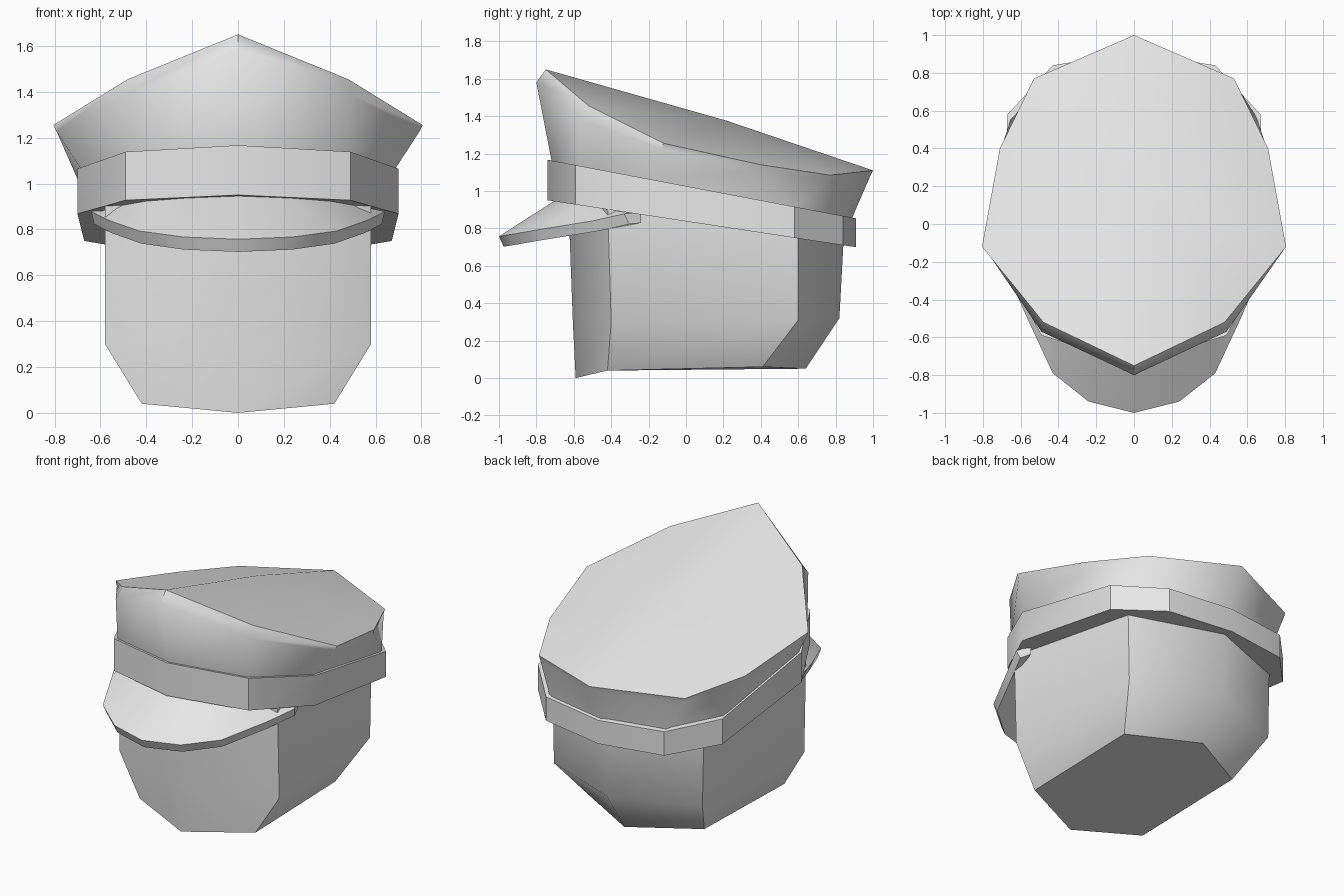
import bpy, bmesh, math

cube = bpy.data.objects.get("Cube")
if cube:
    bpy.data.objects.remove(cube, do_unlink=True)

grey = bpy.data.materials.new("plain_grey")
grey.use_nodes = True
COLOR = (0.8, 0.8, 0.8, 1)
grey.diffuse_color = COLOR
grey.node_tree.nodes["Principled BSDF"].inputs["Base Color"].default_value = COLOR


def mirrored(half):
    """Close a half outline (front centre to back centre) into a full ring."""
    return half + [(-x, y, z) for x, y, z in half[-2:0:-1]]


def finish(name, bm, angle):
    bmesh.ops.recalc_face_normals(bm, faces=bm.faces)
    mesh = bpy.data.meshes.new(name)
    bm.to_mesh(mesh)
    bm.free()
    mesh.materials.append(grey)
    obj = bpy.data.objects.new(name, mesh)
    bpy.context.collection.objects.link(obj)
    bpy.ops.object.select_all(action='DESELECT')
    obj.select_set(True)
    bpy.context.view_layer.objects.active = obj
    bpy.ops.object.shade_smooth_by_angle(angle=math.radians(angle))
    return obj


def loft(name, rings, angle, crest=None):
    """Skin a stack of equal rings, cap the bottom, cap or fan the top."""
    bm = bmesh.new()
    loops = [[bm.verts.new(p) for p in ring] for ring in rings]
    n = len(loops[0])
    for low, high in zip(loops, loops[1:]):
        for i in range(n):
            j = (i + 1) % n
            bm.faces.new((low[i], low[j], high[j], high[i]))
    bm.faces.new(loops[0])
    if crest:
        top = bm.verts.new(crest)
        for i in range(n):
            bm.faces.new((loops[-1][i], loops[-1][(i + 1) % n], top))
    else:
        bm.faces.new(loops[-1])
    return finish(name, bm, angle)


def band_top(y):
    return 1.165 - 0.19 * (y + 0.73)


def band_bottom(y):
    return 0.95 - 0.152 * (y + 0.74)


# Head: faceted hexagonal block with a tapered underside
head_bottom = [(0, -.59, 0), (.42, -.42, .04), (.42, .41, .06), (0, .64, .05)]
head_middle = [(0, -.605, .3), (.58, -.4, .3), (.54, .6, .31), (0, .82, .32)]
head_top = [(0, -.63, .97), (.58, -.42, .95), (.55, .6, .82), (0, .845, .78)]
loft("head", [mirrored(r) for r in (head_bottom, head_middle, head_top)], 50)

# Band: tilted ten-sided ring around the head
outline = [(0, -.74), (.49, -.59), (.70, -.2), (.67, .58), (.43, .84), (0, .91)]
loft("hat_band", [
    mirrored([(x, y, band_bottom(y)) for x, y in outline]),
    mirrored([(x, y, band_top(y)) for x, y in outline]),
], 35)

# Crown: flared wall, bulging front lip and a gently ridged top
base = [(x * .97, y * .97, band_top(y) - .01) for x, y in outline]
lip = [(0, -.80, 1.58), (.49, -.57, 1.39), (.79, -.13, 1.225),
       (.70, .41, 1.11), (.52, .77, 1.055), (0, .985, 1.08)]
rim = [(0, -.75, 1.65), (.48, -.52, 1.455), (.805, -.12, 1.255),
       (.71, .40, 1.14), (.53, .77, 1.085), (0, 1, 1.11)]
loft("hat_crown", [mirrored(r) for r in (base, lip, rim)], 45, crest=(0, .22, 1.375))

# Visor: curved sloping plate, closed along the band
inner = [(0, -.70, .95), (.22, -.64, .945), (.40, -.56, .925),
         (.52, -.42, .905), (.60, -.24, .885)]
edge = [(0, -1, .757), (.24, -.94, .767), (.43, -.79, .793),
        (.565, -.50, .84), (.64, -.33, .878)]


def full(points):
    return [(-x, y, z) for x, y, z in points[:0:-1]] + points


bm = bmesh.new()
under_edge = [(x * .98, y + .025, z - .055) for x, y, z in edge]
under_inner = [(x, y, z - .055) for x, y, z in inner]
strips = [[bm.verts.new(p) for p in full(r)] for r in (inner, edge, under_edge, under_inner)]
for a, b in zip(strips, strips[1:] + strips[:1]):
    for i in range(len(a) - 1):
        bm.faces.new((a[i], a[i + 1], b[i + 1], b[i]))
for end in (0, -1):
    bm.faces.new([s[end] for s in strips])
finish("visor", bm, 35)
